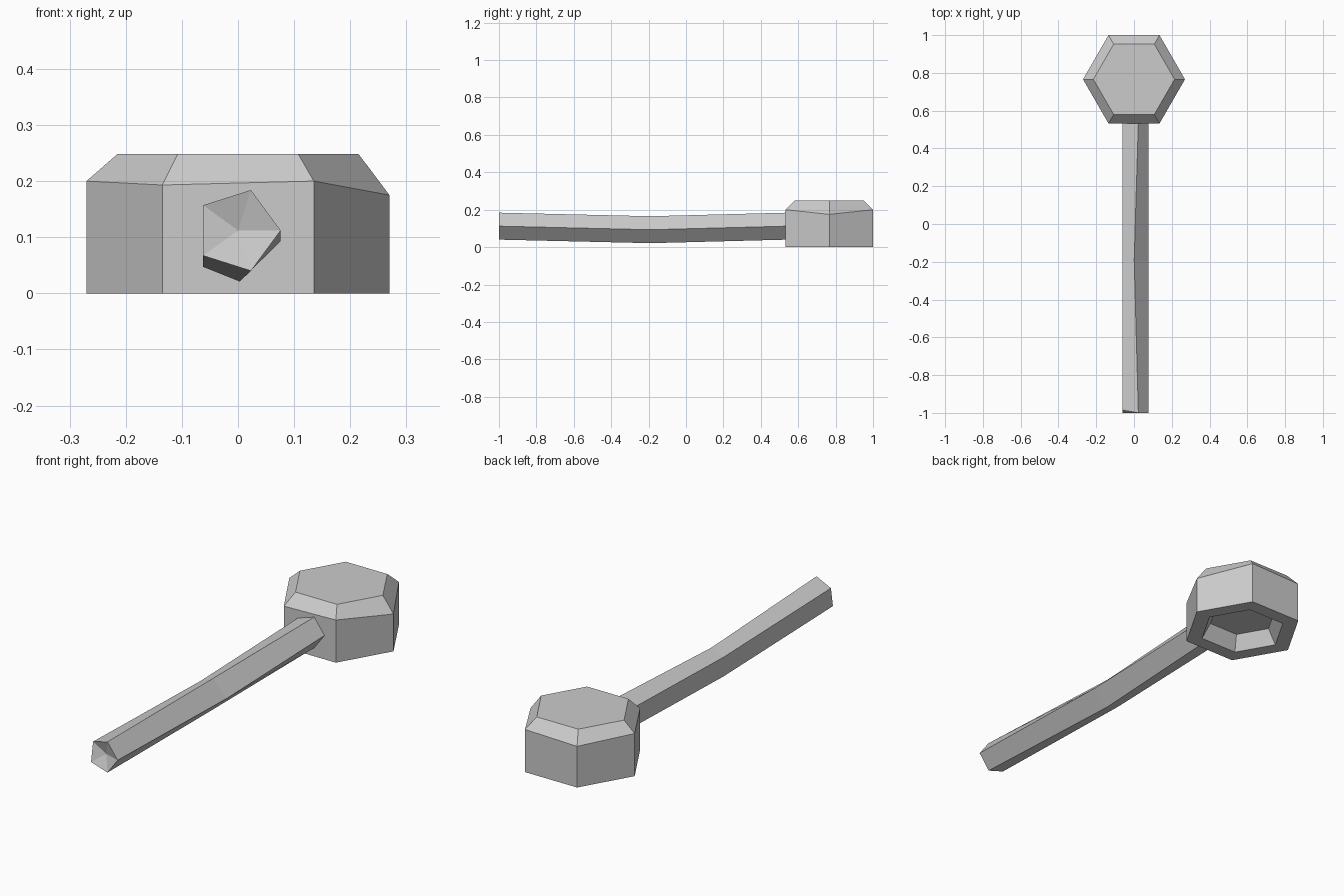
import bpy
from math import cos, sin, radians

cube = bpy.data.objects.get("Cube")
if cube:
    bpy.data.objects.remove(cube, do_unlink=True)

# Single stone grey material
grey = bpy.data.materials.new("plain grey")
grey.use_nodes = True
colour = (0.6, 0.6, 0.6, 1)
grey.diffuse_color = colour
bsdf = next(n for n in grey.node_tree.nodes if n.type == 'BSDF_PRINCIPLED')
bsdf.inputs["Base Color"].default_value = colour


def bridged(name, rings, start_cap, end_cap):
    """Bridge equal rings of points; each cap is a flat face or a fan to a point."""
    n = len(rings[0])
    verts = [p for ring in rings for p in ring]
    faces = []
    for r in range(len(rings) - 1):
        for i in range(n):
            j = (i + 1) % n
            faces.append((r * n + i, r * n + j, (r + 1) * n + j, (r + 1) * n + i))
    for cap, base, flip in ((start_cap, 0, True), (end_cap, len(rings) * n - n, False)):
        loop = [base + i for i in range(n)]
        if flip:
            loop.reverse()
        if cap is None:
            faces.append(loop)
        else:
            verts.append(cap)
            tip = len(verts) - 1
            faces += [(loop[i], loop[(i + 1) % n], tip) for i in range(n)]
    mesh = bpy.data.meshes.new(name)
    mesh.from_pydata(verts, [], faces)
    mesh.materials.append(grey)
    obj = bpy.data.objects.new(name, mesh)
    bpy.context.collection.objects.link(obj)
    return obj


def hexagon(radius, heights):
    return [(radius * cos(radians(60 * i)), 0.766 + radius * sin(radians(60 * i)), z)
            for i, z in enumerate(heights)]


# Head: recessed underside, rim, uneven shoulder, flat top
shoulder = (0.175, 0.2, 0.193, 0.2, 0.193, 0.2)
bridged("hammer_head", [
    hexagon(0.155, [0.07] * 6),
    hexagon(0.195, [0] * 6),
    hexagon(0.27, [0] * 6),
    hexagon(0.27, shoulder),
    hexagon(0.215, [0.248] * 6),
], None, None)

# Handle: five-sided shaft with a slight sag and a dished butt end
end = [(0.076, 0.112), (0.023, 0.04), (-0.062, 0.067), (-0.062, 0.157), (0.023, 0.184)]
middle = [(0.076, 0.093), (0.003, 0.021), (-0.062, 0.047), (-0.062, 0.137), (0.001, 0.165)]


def section(points, y):
    return [(x, y, z) for x, z in points]


butt = section(end, -1)
butt[3] = (-0.062, -0.985, 0.157)
shaft = bridged("handle", [butt, section(middle, -0.19), section(end, 0.54)],
                (0, -0.975, 0.112), None)

# Face both parts outward
import bmesh
for obj in (shaft, bpy.data.objects["hammer_head"]):
    bm = bmesh.new()
    bm.from_mesh(obj.data)
    bmesh.ops.recalc_face_normals(bm, faces=bm.faces)
    bm.to_mesh(obj.data)
    bm.free()
